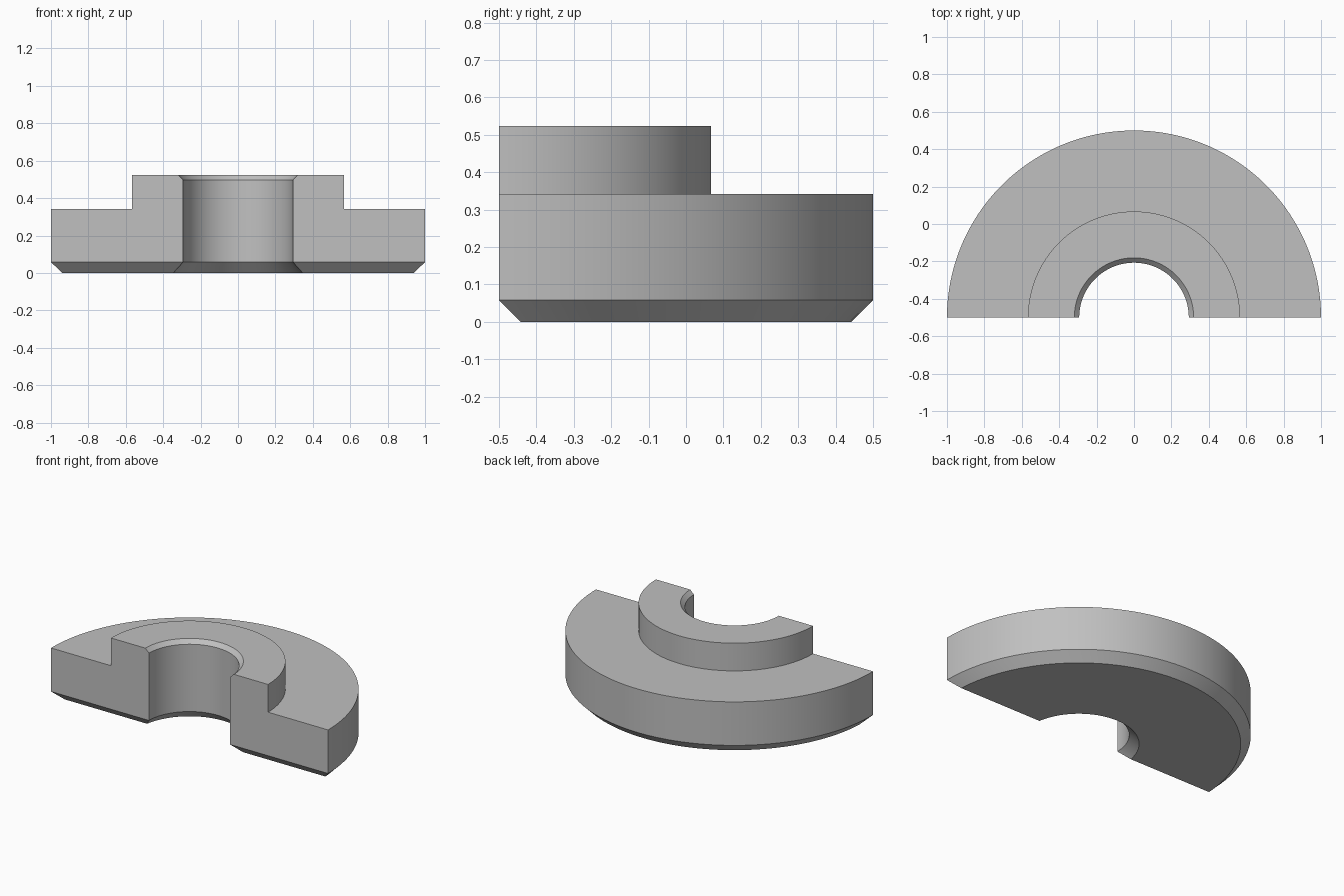
import bpy, bmesh, math

cube = bpy.data.objects.get("Cube")
if cube:
    bpy.data.objects.remove(cube, do_unlink=True)

STEPS = 96
FRONT = -0.5          # y of the flat cut face
CHAMFER = 0.058       # bottom edge chamfer
BORE, BOSS, RIM = 0.293, 0.567, 1.0
STEP_Z, TOP_Z = 0.342, 0.523
BORE_EDGE = 0.026     # chamfer at the top of the bore

# Profile as radius, height and setback from the cut face
profile = [
    (RIM, CHAMFER, 0), (RIM, STEP_Z, 0), (BOSS, STEP_Z, 0), (BOSS, TOP_Z, 0),
    (BORE + BORE_EDGE, TOP_Z, 0), (BORE, TOP_Z - BORE_EDGE, 0), (BORE, CHAMFER, 0),
    (BORE + CHAMFER, 0, CHAMFER), (RIM - CHAMFER, 0, CHAMFER),
]

# Half revolution of the profile
bm = bmesh.new()
rings = []
for radius, z, setback in profile:
    start = math.asin(setback / radius)
    ring = []
    for i in range(STEPS + 1):
        a = start + (math.pi - 2 * start) * i / STEPS
        ring.append(bm.verts.new((radius * math.cos(a), FRONT + radius * math.sin(a), z)))
    rings.append(ring)
for k, ring in enumerate(rings):
    after = rings[(k + 1) % len(rings)]
    for i in range(STEPS):
        bm.faces.new((ring[i], ring[i + 1], after[i + 1], after[i]))

# Flat cut faces and the chamfers below them
for end in (0, STEPS):
    bm.faces.new([ring[end] for ring in rings[:7]])
    bm.faces.new([rings[k][end] for k in (0, 6, 7, 8)])
bmesh.ops.recalc_face_normals(bm, faces=bm.faces)

mesh = bpy.data.meshes.new("half_flanged_collar")
bm.to_mesh(mesh)
bm.free()
collar = bpy.data.objects.new("half_flanged_collar", mesh)
bpy.context.collection.objects.link(collar)

# Plain grey
grey = bpy.data.materials.new("plain grey")
grey.use_nodes = True
colour = (0.53, 0.53, 0.53, 1)
grey.diffuse_color = colour
grey.node_tree.nodes["Principled BSDF"].inputs["Base Color"].default_value = colour
mesh.materials.append(grey)

# Smooth round walls with sharp edges
bpy.ops.object.select_all(action="DESELECT")
collar.select_set(True)
bpy.context.view_layer.objects.active = collar
bpy.ops.object.shade_smooth_by_angle(angle=math.radians(30))
